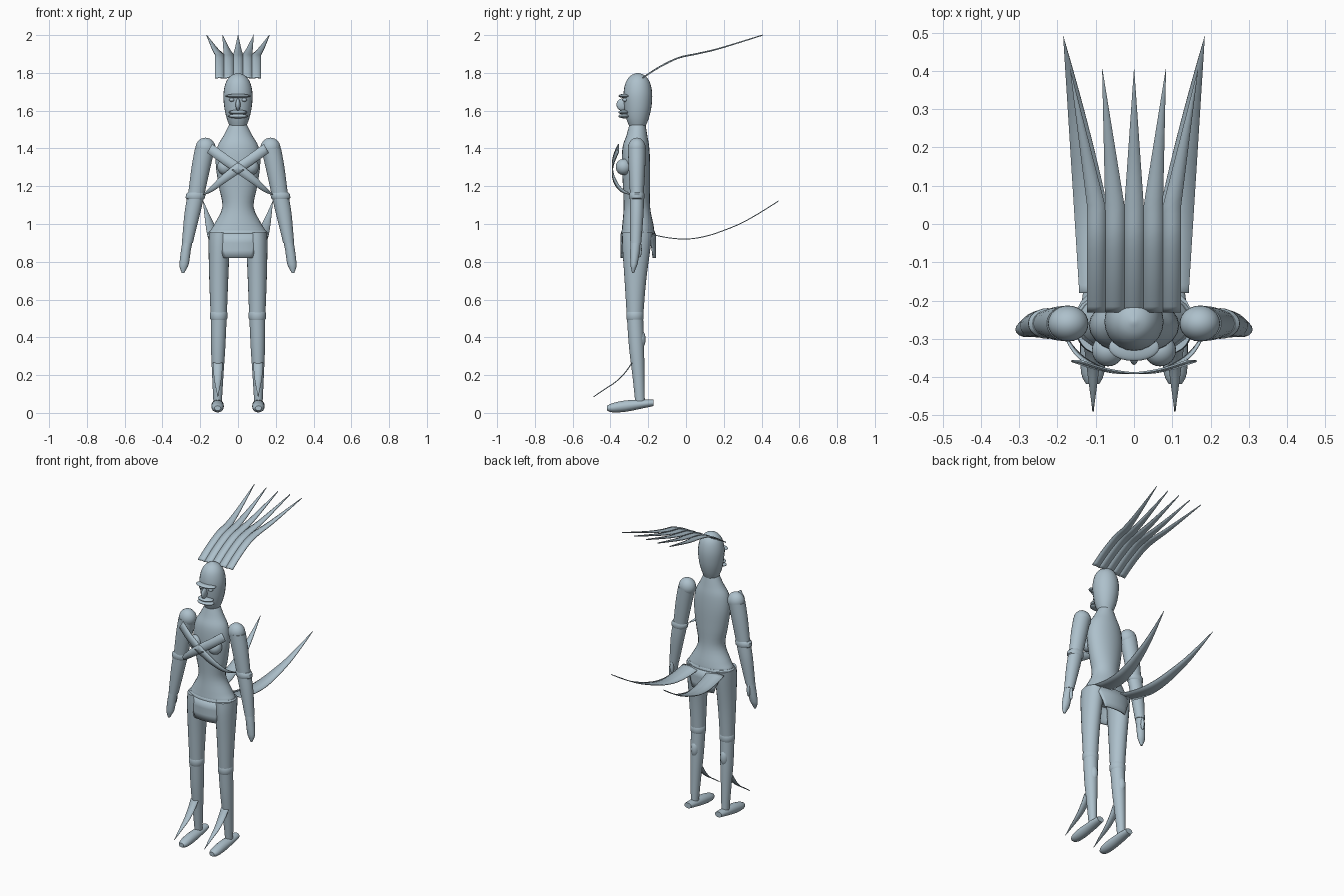
import bpy, bmesh, math
from mathutils import Vector, Matrix

if "Cube" in bpy.data.objects:
    bpy.data.objects.remove(bpy.data.objects["Cube"])

mat = bpy.data.materials.new("pale blue grey")
mat.diffuse_color = (0.42, 0.53, 0.60, 1)
mat.use_nodes = True
mat.node_tree.nodes["Principled BSDF"].inputs["Base Color"].default_value = mat.diffuse_color


def finish(name, bm, thick=0):
    bmesh.ops.recalc_face_normals(bm, faces=bm.faces)
    me = bpy.data.meshes.new(name)
    bm.to_mesh(me)
    bm.free()
    me.materials.append(mat)
    ob = bpy.data.objects.new(name, me)
    bpy.context.collection.objects.link(ob)
    if thick:
        m = ob.modifiers.new("thickness", 'SOLIDIFY')
        m.thickness, m.offset = thick, 0
    bpy.ops.object.select_all(action='DESELECT')
    ob.select_set(True)
    bpy.context.view_layer.objects.active = ob
    bpy.ops.object.shade_smooth_by_angle(angle=math.radians(40))
    return ob


def smooth_path(pts, n=5):
    """Catmull-Rom resampling of equal-length tuples."""
    out = []
    for i in range(len(pts) - 1):
        p0, p1, p2, p3 = (pts[max(i - 1, 0)], pts[i], pts[i + 1], pts[min(i + 2, len(pts) - 1)])
        for k in range(n):
            t = k / n
            out.append(tuple(0.5 * (2 * b + (c - a) * t + (2 * a - 5 * b + 4 * c - d) * t * t
                                    + (3 * b - a - 3 * c + d) * t ** 3)
                             for a, b, c, d in zip(p0, p1, p2, p3)))
    return out + [pts[-1]]


def loft(name, rings, along='z', seg=24, smooth=4):
    """Rings are (station, centre a, centre b, radius a, radius b)."""
    bm = bmesh.new()
    loops = []
    for s, a, b, ra, rb in (smooth_path(rings, smooth) if smooth > 1 else rings):
        loop = []
        for i in range(seg):
            t = 2 * math.pi * i / seg
            u, v = a + ra * math.cos(t), b + rb * math.sin(t)
            loop.append(bm.verts.new((u, v, s) if along == 'z' else (u, s, v)))
        loops.append(loop)
    for l0, l1 in zip(loops, loops[1:]):
        for i in range(seg):
            j = (i + 1) % seg
            bm.faces.new((l0[i], l0[j], l1[j], l1[i]))
    bm.faces.new(loops[0])
    bm.faces.new(loops[-1])
    return finish(name, bm)


def ball(name, c, r):
    bm = bmesh.new()
    bmesh.ops.create_uvsphere(bm, u_segments=24, v_segments=14, radius=1,
                              matrix=Matrix.Translation(c) @ Matrix.Diagonal((*r, 1)))
    return finish(name, bm)


def sheet(name, rows, thick=0.005):
    bm = bmesh.new()
    grid = [[bm.verts.new(p) for p in row] for row in rows]
    for r0, r1 in zip(grid, grid[1:]):
        for i in range(len(r0) - 1):
            bm.faces.new((r0[i], r0[i + 1], r1[i + 1], r1[i]))
    return finish(name, bm, thick)


# Head and torso
loft("head", [(1.515, 0, -.257, .043, .042), (1.56, 0, -.257, .06, .06), (1.62, 0, -.255, .073, .072),
              (1.69, 0, -.255, .077, .076), (1.75, 0, -.255, .064, .064),
              (1.785, 0, -.255, .038, .038), (1.8, 0, -.255, .004, .004)])
loft("torso", [(.93, 0, -.254, .15, .086), (.965, 0, -.254, .146, .086), (1.0, 0, -.255, .125, .082),
               (1.09, 0, -.26, .083, .07), (1.2, 0, -.262, .102, .072), (1.32, 0, -.265, .118, .075),
               (1.41, 0, -.265, .108, .07), (1.47, 0, -.26, .075, .055), (1.53, 0, -.257, .044, .042)])
loft("waist_band", [(.94, 0, -.254, .15, .087), (.947, 0, -.254, .156, .09),
                    (.957, 0, -.254, .156, .09), (.965, 0, -.254, .148, .086)], smooth=1)

# Face
ball("brow", (0, -.322, 1.678), (.066, .036, .011))
ball("upper_lip", (0, -.325, 1.592), (.05, .033, .012))
ball("lower_lip", (0, -.325, 1.571), (.055, .033, .012))
ball("nose", (0, -.338, 1.632), (.013, .03, .032))

# Front and back loincloth flaps
for name, sy in (("front_flap", -1), ("back_flap", 1)):
    rows = []
    for z, w in ((.95, .135), (.9, .105), (.86, .088), (.82, .076)):
        rows.append([(w * u / 5, -.252 + sy * .09 * math.sqrt(1 - (w * u / 5 / .155) ** 2), z)
                     for u in range(-5, 6)])
    sheet(name, rows, .008)

# Hair crest: one curved sheet split into five spikes
crest = smooth_path([(-.23, 1.772), (-.14, 1.83), (-.04, 1.878), (.05, 1.898), (.15, 1.921),
                     (.27, 1.957), (.405, 2.0)], 4)
bounds = [-.122, -.075, -.025, .025, .075, .122]
for i, tip in enumerate((-.167, -.083, 0, .083, .167)):
    rows = []
    for y, z in crest:
        t = max(0, (y - .045) / .36)
        a = bounds[i] + (tip - bounds[i]) * t
        b = bounds[i + 1] + (tip - bounds[i + 1]) * t
        rows.append([(a, y, z), ((a + b) / 2 + .0002, y, z + .003 * (1 - t)), (b + .0004, y, z)])
    sheet("hair_spike", rows, .006)

tail_path = smooth_path([(-.18, .945), (-.1, .928), (0, .92), (.1, .934), (.2, .966),
                         (.3, 1.008), (.4, 1.065), (.49, 1.122)], 3)
strap_path = smooth_path([(.15, -.358, 1.4, .027), (.08, -.38, 1.35, .027), (0, -.39, 1.295, .026),
                          (-.08, -.38, 1.235, .021), (-.145, -.342, 1.18, .012),
                          (-.185, -.285, 1.155, .0005)], 5)
heel_path = smooth_path([(-.285, .265, .026), (-.32, .215, .023), (-.37, .165, .017),
                         (-.43, .125, .009), (-.488, .085, .0005)], 4)

for s, side in ((-1, "left"), (1, "right")):
    # Eyes and chest
    ball(side + "_eye", (s * .033, -.322, 1.657), (.014, .014, .01))
    ball(side + "_breast", (s * .068, -.33, 1.302), (.042, .042, .043))

    # Crossed chest blade
    rows = []
    for x, y, z, w in strap_path:
        rows.append([(s * (x - .5 * w), y, z + .86 * w), (s * x, y, z),
                     (s * (x + .5 * w), y, z - .86 * w)])
    sheet(side + "_chest_blade", rows)

    # Tail blade from the hip
    rows = []
    for y, z in tail_path:
        t = (y + .18) / .67
        outer = .143 + .042 * t
        inner = outer - .112 * (1 - t ** 1.4)
        rows.append([(s * outer, y, z), (s * (outer + inner) / 2, y, z), (s * (inner - .0003), y, z)])
    sheet(side + "_tail_blade", rows)

    # Arm
    ball(side + "_shoulder", (s * .172, -.26, 1.402), (.053, .047, .055))
    loft(side + "_upper_arm", [(1.4, s * .175, -.26, .053, .047), (1.3, s * .196, -.26, .05, .044),
                               (1.15, s * .222, -.26, .043, .036)])
    loft(side + "_elbow_band", [(1.13, s * .226, -.26, .043, .036), (1.137, s * .226, -.26, .051, .04),
                                (1.158, s * .224, -.26, .052, .04), (1.168, s * .222, -.26, .043, .036)],
         smooth=1)
    loft(side + "_forearm", [(1.14, s * .225, -.26, .045, .037), (1.05, s * .243, -.261, .041, .036),
                             (.9, s * .268, -.266, .029, .029)])
    loft(side + "_hand", [(.915, s * .266, -.266, .027, .028), (.86, s * .276, -.27, .026, .026),
                          (.79, s * .285, -.275, .025, .02), (.765, s * .289, -.278, .018, .013),
                          (.74, s * .291, -.28, .006, .005)], seg=14, smooth=2)
    ball(side + "_thumb", (s * .27, -.245, .865), (.011, .011, .042))

    # Leg
    loft(side + "_thigh", [(.955, s * .096, -.257, .058, .08), (.88, s * .1, -.262, .056, .075),
                           (.7, s * .102, -.268, .05, .057), (.52, s * .102, -.27, .043, .044)])
    loft(side + "_knee_band", [(.49, s * .102, -.27, .04, .041), (.5, s * .102, -.27, .046, .046),
                               (.53, s * .102, -.27, .046, .046), (.54, s * .102, -.27, .04, .041)],
         smooth=1)
    loft(side + "_shin", [(.51, s * .102, -.27, .042, .043), (.35, s * .105, -.262, .038, .04),
                          (.2, s * .107, -.252, .03, .032), (.05, s * .108, -.243, .022, .025)])
    ball(side + "_calf", (s * .104, -.242, .39), (.026, .028, .052))
    loft(side + "_foot", [(-.172, s * .108, .053, .024, .017), (-.22, s * .108, .048, .03, .022),
                          (-.32, s * .108, .036, .033, .03), (-.39, s * .108, .027, .03, .024),
                          (-.418, s * .108, .025, .017, .013)], along='y', seg=20, smooth=3)

    # Blade rising off the shin
    rows = []
    for y, z, w in heel_path:
        rows.append([(s * .107 - w, y, z), (s * .107, y - .002, z), (s * .107 + w, y, z)])
    sheet(side + "_shin_blade", rows, .004)
